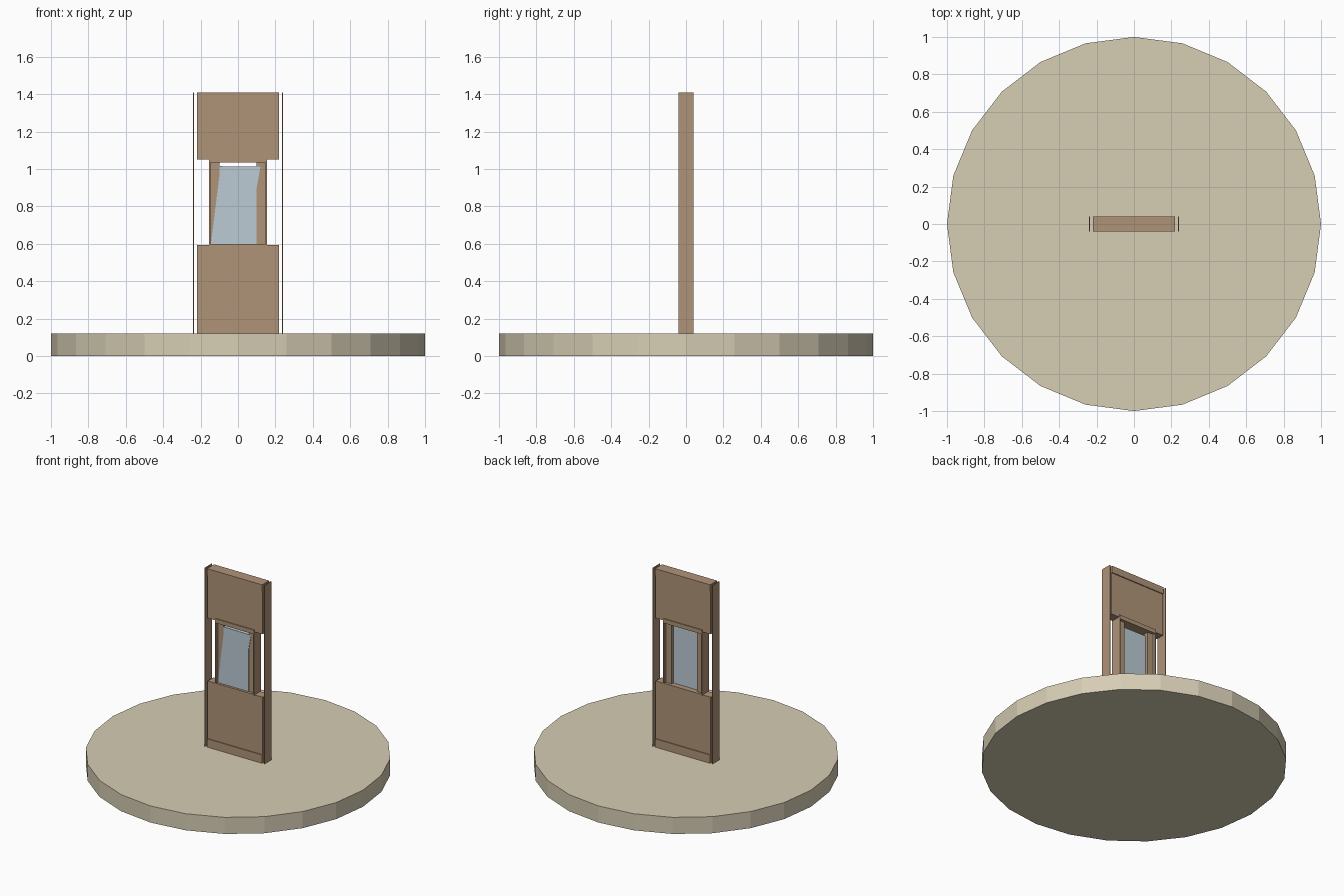
import bpy
import bmesh
import math

if "Cube" in bpy.data.objects:
    bpy.data.objects.remove(bpy.data.objects["Cube"])


def material(name, rgb):
    """Flat colour from 0-255 display values."""
    mat = bpy.data.materials.new(name)
    lin = [((c / 255 + 0.055) / 1.055) ** 2.4 for c in rgb]
    mat.diffuse_color = (*lin, 1)
    mat.use_nodes = True
    mat.node_tree.nodes["Principled BSDF"].inputs["Base Color"].default_value = mat.diffuse_color
    return mat


STONE = material("pale stone", (214, 205, 180))
WOOD = material("brown wood", (176, 148, 121))
GLASS = material("blue glass", (187, 203, 213))


def finish(name, bm, mat):
    bmesh.ops.recalc_face_normals(bm, faces=bm.faces)
    mesh = bpy.data.meshes.new(name)
    bm.to_mesh(mesh)
    bm.free()
    mesh.materials.append(mat)
    obj = bpy.data.objects.new(name, mesh)
    bpy.context.collection.objects.link(obj)
    return obj


def prism(name, outline, y0, y1, mat):
    """Extrude an (x, z) outline from y0 to y1."""
    bm = bmesh.new()
    face = bm.faces.new([bm.verts.new((x, y0, z)) for x, z in outline])
    out = bmesh.ops.extrude_face_region(bm, geom=[face])
    for v in out["geom"]:
        if isinstance(v, bmesh.types.BMVert):
            v.co.y = y1
    return finish(name, bm, mat)


def box(name, x0, x1, z0, z1, half_depth, mat=WOOD):
    return prism(name, [(x0, z0), (x1, z0), (x1, z1), (x0, z1)],
                 -half_depth, half_depth, mat)


# Round ground disc with 24 sides
bm = bmesh.new()
ring = [bm.verts.new((math.cos(i * math.tau / 24), math.sin(i * math.tau / 24), 0))
        for i in range(24)]
disc = bm.faces.new(ring)
for v in bmesh.ops.extrude_face_region(bm, geom=[disc])["geom"]:
    if isinstance(v, bmesh.types.BMVert):
        v.co.z = 0.12
finish("ground_disc", bm, STONE)

# Wall beams and the slightly recessed panels between them
box("bottom_beam", -0.22, 0.22, 0.12, 0.18, 0.04)
box("top_beam", -0.22, 0.22, 1.36, 1.41, 0.04)
box("lower_panel", -0.22, 0.22, 0.18, 0.595, 0.033)
box("upper_panel", -0.22, 0.22, 1.05, 1.36, 0.033)

# Window head and sill
box("window_head", -0.155, 0.155, 1.035, 1.065, 0.04)
box("window_sill", -0.155, 0.155, 0.588, 0.6, 0.04)

# Paired uprights: outer posts, window casings and window stiles
for side, s in (("left", -1), ("right", 1)):
    box(side + "_post", s * 0.234, s * 0.24, 0.12, 1.41, 0.04)
    box(side + "_casing", s * 0.147, s * 0.155, 0.6, 1.035, 0.04)
    box(side + "_stile", s * 0.10, s * 0.147, 0.6, 1.035, 0.02)

# Glass pane, overlapping the front of the stiles at a slant
prism("glass_pane", [(-0.145, 0.6), (0.10, 0.6), (0.10, 0.9), (0.12, 1.012),
                     (-0.10, 1.015), (-0.10, 0.96)], -0.023, 0.0, GLASS)
